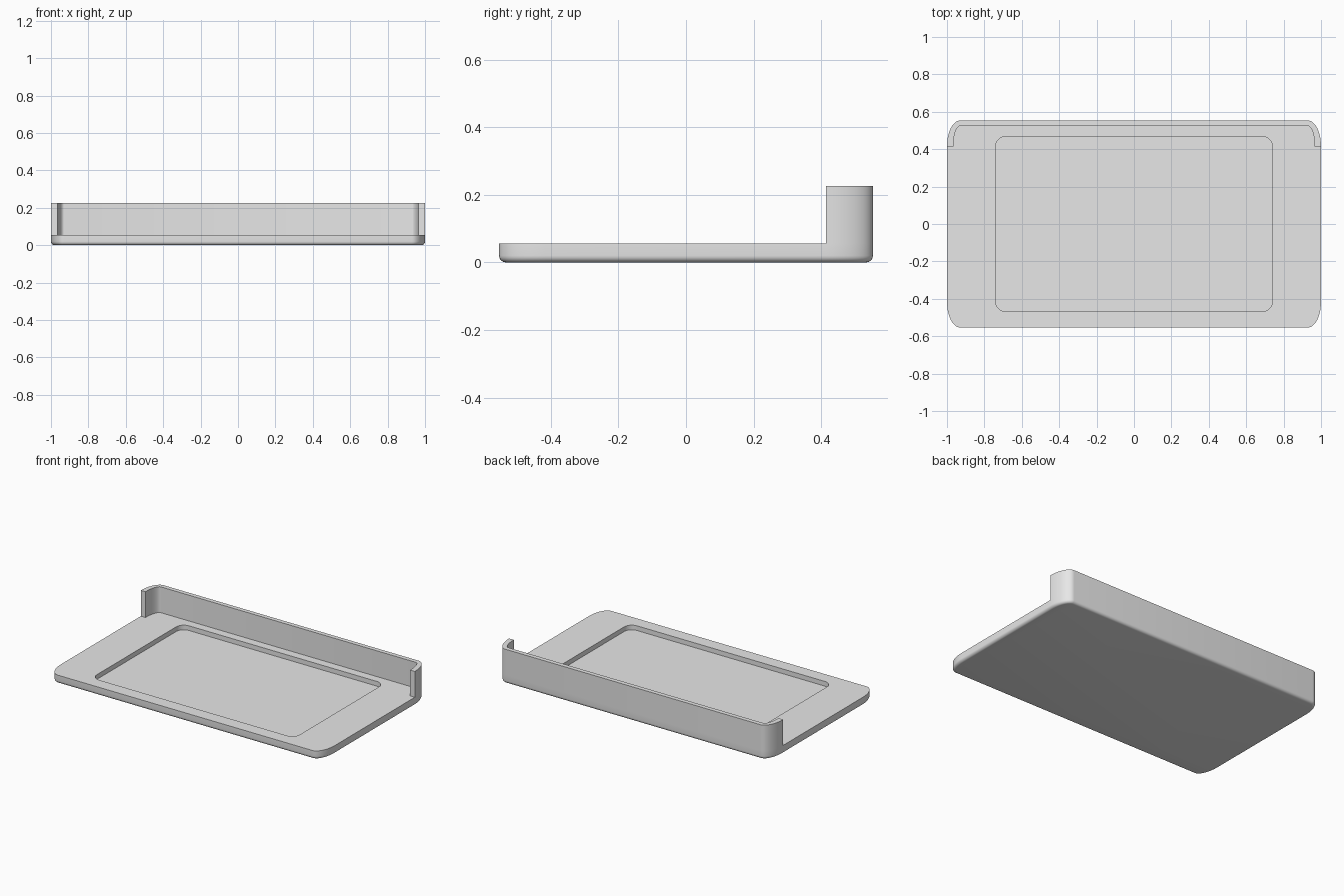
import bpy, bmesh, math

if "Cube" in bpy.data.objects:
    bpy.data.objects.remove(bpy.data.objects["Cube"])

HX, HY = 1.0, 0.553          # half size of the tray
RX, RY = 0.07, 0.138         # elliptical corner radii
BASE_Z, WALL_Z = 0.056, 0.226
STEPS = 12

grey = bpy.data.materials.new("plain grey")
grey.diffuse_color = (0.8, 0.8, 0.8, 1)
grey.use_nodes = True
grey.node_tree.nodes["Principled BSDF"].inputs["Base Color"].default_value = grey.diffuse_color


def corner(cx, cy, rx, ry, quadrant):
    """Quarter ellipse around a corner centre."""
    return [(cx + rx * math.cos(a), cy + ry * math.sin(a))
            for a in ((quadrant + i / STEPS) * math.pi / 2 for i in range(STEPS + 1))]


def outline(hx, hy, rx, ry):
    """Rounded rectangle, counter-clockwise from the right side."""
    pts = []
    for q, (sx, sy) in enumerate(((1, 1), (-1, 1), (-1, -1), (1, -1))):
        pts += corner(sx * (hx - rx), sy * (hy - ry), rx, ry, q)
    return pts


def finish(bm, name):
    bmesh.ops.recalc_face_normals(bm, faces=bm.faces)
    mesh = bpy.data.meshes.new(name)
    bm.to_mesh(mesh)
    bm.free()
    mesh.materials.append(grey)
    obj = bpy.data.objects.new(name, mesh)
    bpy.context.collection.objects.link(obj)
    bpy.ops.object.select_all(action='DESELECT')
    obj.select_set(True)
    bpy.context.view_layer.objects.active = obj
    bpy.ops.object.shade_smooth_by_angle(angle=math.radians(35))


def loft(name, rings):
    """Skin a stack of (points, z) rings and cap both ends."""
    bm = bmesh.new()
    loops = [[bm.verts.new((x, y, z)) for x, y in pts] for pts, z in rings]
    for a, b in zip(loops, loops[1:]):
        for i in range(len(a)):
            j = (i + 1) % len(a)
            bm.faces.new((a[i], a[j], b[j], b[i]))
    bm.faces.new(loops[0][::-1])
    bm.faces.new(loops[-1])
    finish(bm, name)


# Tray base: rounded lower edge, straight rim, shallow recess in the top
R = 0.02
rings = []
for i in range(7):
    a = i / 6 * math.pi / 2
    d = R * (1 - math.sin(a))
    rings.append((outline(HX - d, HY - d, RX - d, RY - d), R * (1 - math.cos(a))))
rings.append((outline(HX, HY, RX, RY), BASE_Z))
recess = outline(0.74, 0.468, 0.055, 0.055)
rings += [(recess, BASE_Z), (recess, 0.025)]
loft("tray_base", rings)

# Back wall: upright strip that wraps around both rear corners
cx, cy = HX - RX, HY - RY
outer = corner(cx, cy, RX, RY, 0) + corner(-cx, cy, RX, RY, 1)
inner = corner(cx, cy, RX - 0.034, RY - 0.029, 0) + corner(-cx, cy, RX - 0.034, RY - 0.029, 1)
bm = bmesh.new()
strips = [[bm.verts.new((x, y, z)) for x, y in pts]
          for pts, z in ((outer, BASE_Z), (outer, WALL_Z), (inner, WALL_Z), (inner, BASE_Z))]
for k in range(4):
    a, b = strips[k], strips[(k + 1) % 4]
    for i in range(len(a) - 1):
        bm.faces.new((a[i], a[i + 1], b[i + 1], b[i]))
for end in (0, -1):
    bm.faces.new([s[end] for s in strips])
finish(bm, "back_wall")
